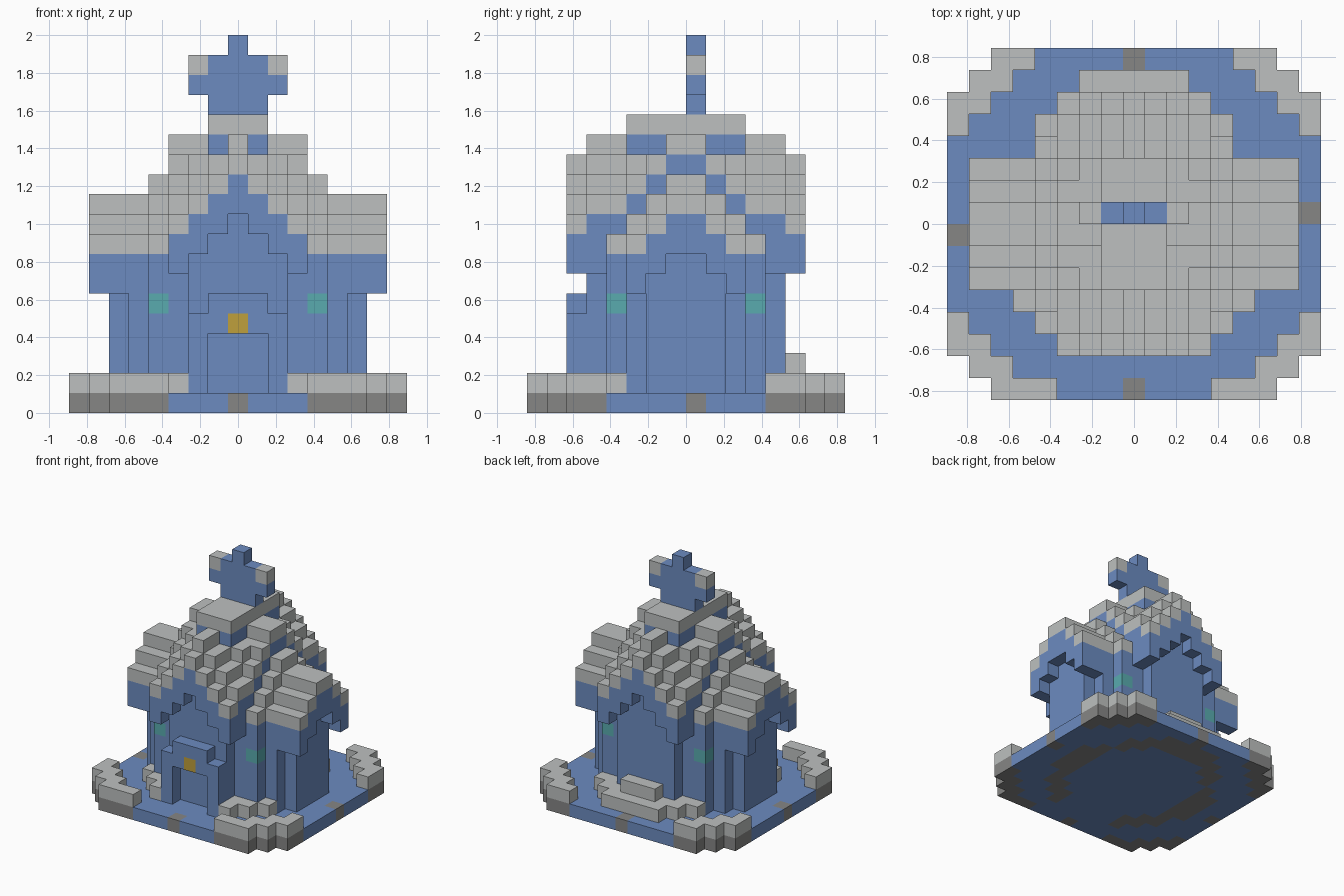
import bpy
import bmesh
from mathutils import Vector

cube = bpy.data.objects.get("Cube")
if cube:
    bpy.data.objects.remove(cube, do_unlink=True)

S = 2 / 19  # block size


def material(name, rgb):
    mat = bpy.data.materials.new(name)
    mat.use_nodes = True
    mat.diffuse_color = (*rgb, 1)
    mat.node_tree.nodes["Principled BSDF"].inputs["Base Color"].default_value = (*rgb, 1)
    return mat


blue = material("slate blue", (0.15, 0.26, 0.53))
pale = material("pale grey", (0.51, 0.53, 0.525))
dark = material("stone grey", (0.24, 0.24, 0.235))
teal = material("teal glass", (0.10, 0.41, 0.43))
gold = material("gold", (0.52, 0.35, 0.045))

parts = {}   # part name -> (material, set of block cells)
filled = {}  # cell -> part name; a later part replaces an earlier one


def put(part, mat, cells):
    parts[part] = mat
    for cell in cells:
        filled[cell] = part


def depth(j):
    """Distance of a row from the middle pair of rows."""
    return j - 8 if j >= 8 else 7 - j


ROWS = range(16)
COLS = range(-8, 9)


# Roof: crossing stepped gables, each arm rising towards the middle
def roof_top(i, j):
    a, d = abs(i), depth(j)
    tops = []
    if a <= 3 and d <= 5:
        ridge = 12 if d == 5 else 13 if d >= 3 else 14
        tops.append(14 if d <= 2 and a <= 1 else ridge - a)
    if (a <= 7 and d <= 2) or (a <= 4 and d <= 3):
        ridge = 10 if a >= 5 else 11 if a == 4 else 13 if a >= 2 else 14
        tops.append(ridge - d)
    return max(tops) if tops else None


def is_wall(i, j):
    a, d = abs(i), depth(j)
    return (a <= 2 and d <= 4) or (a <= 4 and d <= 3) or (a <= 5 and d <= 2) or (a <= 6 and d <= 1)


# Base slab with clipped corners
def in_base(i, j):
    a, d = abs(i), depth(j)
    return d <= 5 or (d == 6 and a <= 7) or (d == 7 and a <= 6)


slab = [(i, j) for i in COLS for j in ROWS if in_base(i, j)]
put("base", blue, [(i, j, 0) for i, j in slab])

# Low corner walls on stone footings
inner_edge = {5: 7, 6: 6, 7: 5, 4: 8}
corner = [(i, j) for i, j in slab
          if abs(i) >= inner_edge.get(depth(j), 9) or (j == 0 and abs(i) == 4)]
put("corner_footing", dark, [(i, j, 0) for i, j in corner])
put("corner_wall", pale, [(i, j, 1) for i, j in corner])

# Marker stones in the middle of each edge
put("marker_stone", dark, [(0, 0, 0), (0, 15, 0), (-8, 7, 0), (8, 8, 0)])

# Stepped kerb round the tower, with a raised back step
kerb = []
for i, j in slab:
    a, d = abs(i), depth(j)
    if j < 8:
        ring = (d == 5 and a == 3) or (d == 4 and a in (3, 4)) or (d == 3 and a == 5)
    else:
        ring = (d == 6 and a <= 2) or (d == 5 and a <= 3) or (d == 4 and a in (3, 4))
    if ring:
        kerb.append((i, j))
put("kerb", pale, [(i, j, 1) for i, j in kerb])
put("back_step", pale, [(i, 13, 2) for i in (-1, 0, 1)])

# Stone foundation under the tower's edge and kerb
put("foundation", dark, [(i, j, 0) for i, j in kerb])
put("foundation", dark, [(i, j, 0) for i, j in slab
                         if is_wall(i, j) and 25 <= i * i + (j - 7.5) ** 2 <= 40])

# Tower walls, overhanging gable frames and the roof skin
for i in COLS:
    for j in ROWS:
        top = roof_top(i, j)
        if top is None:
            continue
        put("roof", pale, [(i, j, top)])
        if is_wall(i, j):
            put("tower_wall", blue, [(i, j, k) for k in range(1, top)])
        else:
            low = 7 if abs(i) == 3 else top - 2
            put("gable_frame", blue, [(i, j, k) for k in range(low, top)])

# Corner windows
put("window", teal, [(i, j, 5) for i in (-4, 4) for j in (4, 11)])

# Front porch with an arched top and a gold keystone
porch = [(i, 2, k) for i in (-2, 2) for k in range(1, 5)]
porch += [(i, 2, k) for i in (-1, 0, 1) for k in (4, 5)]
put("porch", blue, porch)
put("keystone", gold, [(0, 2, 4)])

# Cross finial with pale upper arm tips
finial = [(i, 8, 15) for i in (-1, 0, 1)]
finial += [(i, 8, k) for i in range(-2, 3) for k in (16, 17)] + [(0, 8, 18)]
put("finial", blue, finial)
put("finial_tip", pale, [(-2, 8, 17), (2, 8, 17)])


# Turn each part into a mesh holding only its exposed block sides
def build(part, mat):
    bm = bmesh.new()
    for cell in [c for c, p in filled.items() if p == part]:
        centre = Vector((cell[0], cell[1] - 7.5, cell[2] + 0.5))
        for axis in range(3):
            for sign in (-1, 1):
                n = Vector((0, 0, 0))
                n[axis] = sign
                if tuple(int(c + v) for c, v in zip(cell, n)) in filled:
                    continue
                u = Vector((0, 0, 0))
                u[(axis + 1) % 3] = 1
                w = n.cross(u)
                corners = (-u - w, u - w, u + w, w - u)
                bm.faces.new([bm.verts.new((centre + (n + c) / 2) * S) for c in corners])
    bmesh.ops.remove_doubles(bm, verts=bm.verts, dist=S / 100)
    bmesh.ops.dissolve_limit(bm, angle_limit=0.01, verts=bm.verts, edges=bm.edges)
    mesh = bpy.data.meshes.new(part)
    bm.to_mesh(mesh)
    bm.free()
    mesh.materials.append(mat)
    bpy.context.collection.objects.link(bpy.data.objects.new(part, mesh))


for part, mat in parts.items():
    build(part, mat)
